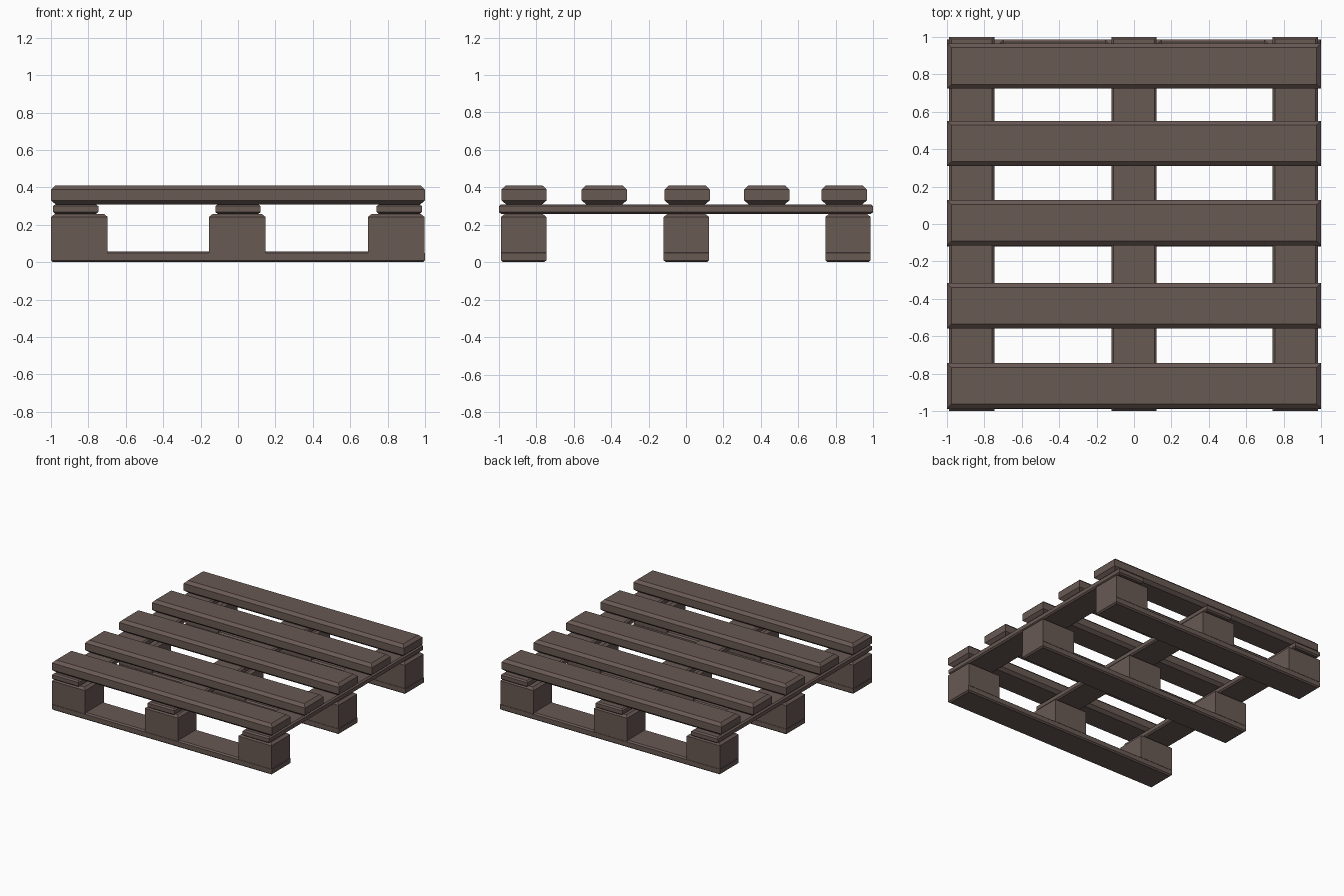
import bpy
import bmesh

cube = bpy.data.objects.get("Cube")
if cube:
    bpy.data.objects.remove(cube, do_unlink=True)

wood = bpy.data.materials.new("brown wood")
wood.use_nodes = True
colour = (0.14, 0.10, 0.088, 1)
wood.diffuse_color = colour
wood.node_tree.nodes["Principled BSDF"].inputs["Base Color"].default_value = colour


def board(name, x, y, z, top, bottom):
    """Box over the ranges x, y, z; top and bottom are (inset, height) chamfers."""
    layers = [(z[0], bottom[0]), (z[0] + bottom[1], 0),
              (z[1] - top[1], 0), (z[1], top[0])]
    bm = bmesh.new()
    rings = []
    for height, inset in layers:
        x0, x1, y0, y1 = x[0] + inset, x[1] - inset, y[0] + inset, y[1] - inset
        rings.append([bm.verts.new((px, py, height)) for px, py in
                      ((x0, y0), (x1, y0), (x1, y1), (x0, y1))])
    bm.faces.new(rings[0][::-1])
    bm.faces.new(rings[-1])
    for low, high in zip(rings, rings[1:]):
        for i in range(4):
            j = (i + 1) % 4
            bm.faces.new((low[i], low[j], high[j], high[i]))
    bmesh.ops.remove_doubles(bm, verts=bm.verts, dist=0.0001)
    mesh = bpy.data.meshes.new(name)
    bm.to_mesh(mesh)
    bm.free()
    mesh.materials.append(wood)
    obj = bpy.data.objects.new(name, mesh)
    bpy.context.collection.objects.link(obj)


def span(centre, width):
    return centre - width / 2, centre + width / 2


FULL = (-1, 1)
WIDTH = 0.242

# Top deck planks, running left to right
for i, y in enumerate((-0.865, -0.437, 0.006, 0.431, 0.845)):
    board(f"deck_plank_{i + 1}", FULL, span(y, WIDTH), (0.308, 0.41),
          (0.023, 0.022), (0.026, 0.022))

# Cross boards under the deck, running front to back
for i, x in enumerate((-0.868, 0, 0.862)):
    board(f"cross_board_{i + 1}", span(x, WIDTH), FULL, (0.258, 0.309),
          (0.012, 0.01), (0.012, 0.01))

# Bottom runners with three spacer blocks on each
for i, y in enumerate((-0.867, 0.002, 0.865)):
    board(f"bottom_runner_{i + 1}", FULL, span(y, WIDTH), (0, 0.058),
          (0.012, 0.01), (0.012, 0.01))
    for j, x in enumerate((-0.848, -0.004, 0.846)):
        board(f"spacer_block_{i + 1}_{j + 1}", span(x, 0.302), span(y, WIDTH),
              (0.05, 0.258), (0.02, 0.016), (0, 0.01))
